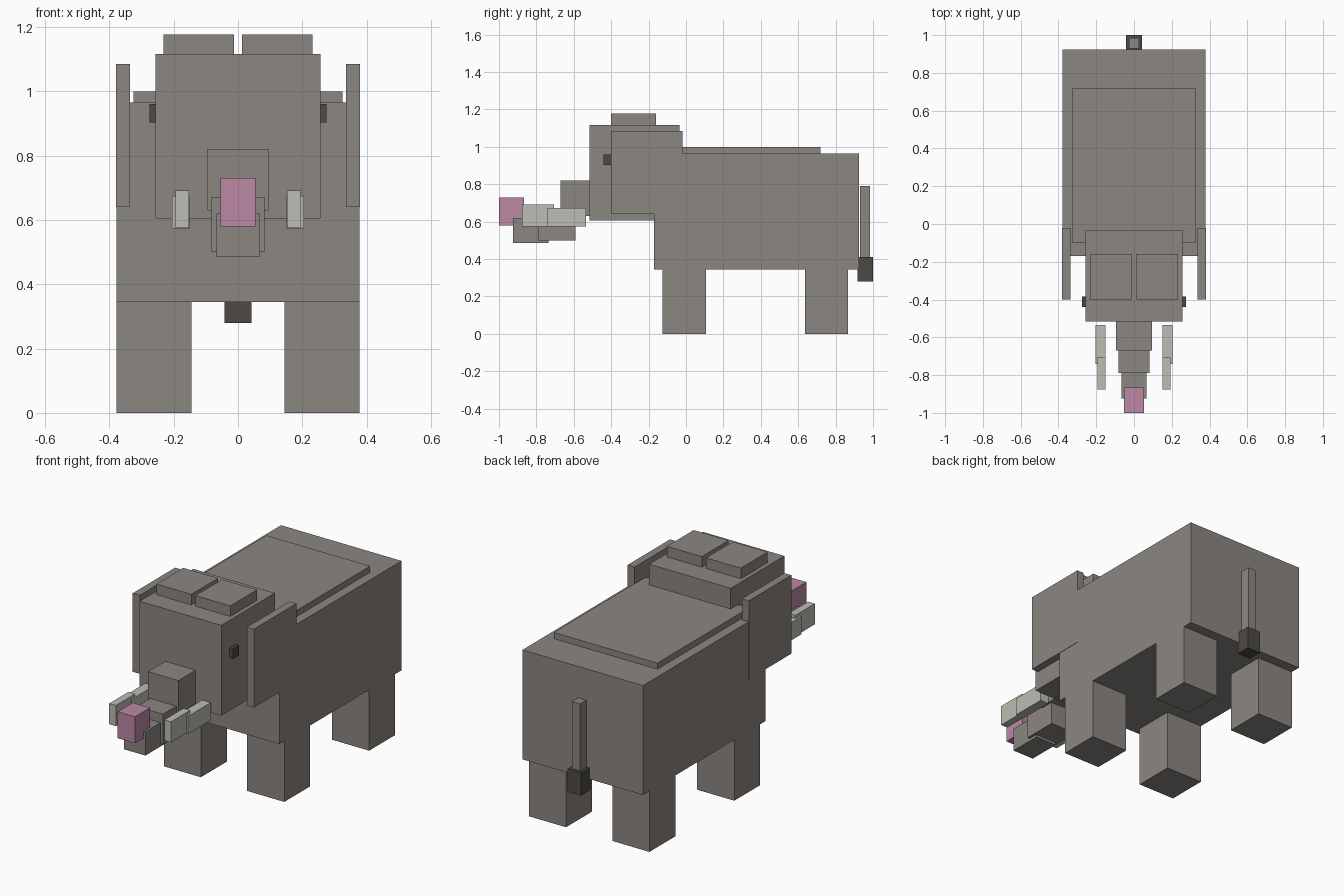
import bpy

cube = bpy.data.objects.get("Cube")
if cube:
    bpy.data.objects.remove(cube, do_unlink=True)


def material(name, rgb):
    """Make a flat material from 0-255 sRGB values."""
    lin = [((c / 255 + 0.055) / 1.055) ** 2.4 for c in rgb]
    mat = bpy.data.materials.new(name)
    mat.use_nodes = True
    mat.diffuse_color = (*lin, 1)
    bsdf = mat.node_tree.nodes["Principled BSDF"]
    bsdf.inputs["Base Color"].default_value = (*lin, 1)
    bsdf.inputs["Roughness"].default_value = 0.9
    return mat


GREY = material("grey skin", (139, 134, 129))
DARK = material("dark hair", (77, 73, 67))
IVORY = material("ivory", (188, 189, 180))
PINK = material("pink tip", (188, 136, 165))


def box(name, mat, x, y, z):
    """Box filling the given (min, max) ranges."""
    bpy.ops.mesh.primitive_cube_add(size=1)
    obj = bpy.context.object
    obj.name = obj.data.name = name
    for v in obj.data.vertices:
        v.co = [r[0] if c < 0 else r[1] for c, r in zip(v.co, (x, y, z))]
    obj.data.materials.append(mat)
    return obj


def centred(name, mat, half, y, z):
    box(name, mat, (-half, half), y, z)


def pair(name, mat, x, y, z):
    """Left part on +x and its mirror image on -x."""
    box("left_" + name, mat, x, y, z)
    box("right_" + name, mat, (-x[1], -x[0]), y, z)


# Body and raised back
centred("body", GREY, 0.378, (-0.17, 0.925), (0.345, 0.965))
centred("back_ridge", GREY, 0.325, (-0.10, 0.72), (0.95, 1.0))

# Head, crown bumps, ears and eyes
centred("head", GREY, 0.256, (-0.515, -0.035), (0.605, 1.117))
pair("crown_bump", GREY, (0.013, 0.232), (-0.40, -0.16), (1.1, 1.177))
pair("ear", GREY, (0.336, 0.38), (-0.40, -0.02), (0.64, 1.085))
pair("eye", DARK, (0.25, 0.276), (-0.44, -0.385), (0.903, 0.96))

# Trunk segments, from the face to the tip
centred("trunk_base", GREY, 0.095, (-0.67, -0.5), (0.63, 0.82))
centred("trunk_middle", GREY, 0.082, (-0.79, -0.59), (0.5, 0.672))
centred("trunk_end", GREY, 0.067, (-0.925, -0.735), (0.485, 0.62))
centred("trunk_tip", PINK, 0.054, (-1.0, -0.865), (0.58, 0.73))

# Stepped tusks
pair("tusk_base", IVORY, (0.151, 0.205), (-0.74, -0.535), (0.573, 0.674))
pair("tusk_tip", IVORY, (0.152, 0.194), (-0.877, -0.705), (0.575, 0.692))

# Legs
for name, y in (("front_leg", (-0.125, 0.107)), ("back_leg", (0.635, 0.867))):
    pair(name, GREY, (0.145, 0.378), y, (0, 0.35))

# Tail and tuft
centred("tail", GREY, 0.026, (0.93, 0.985), (0.4, 0.79))
centred("tail_tuft", DARK, 0.042, (0.917, 1.0), (0.28, 0.41))
